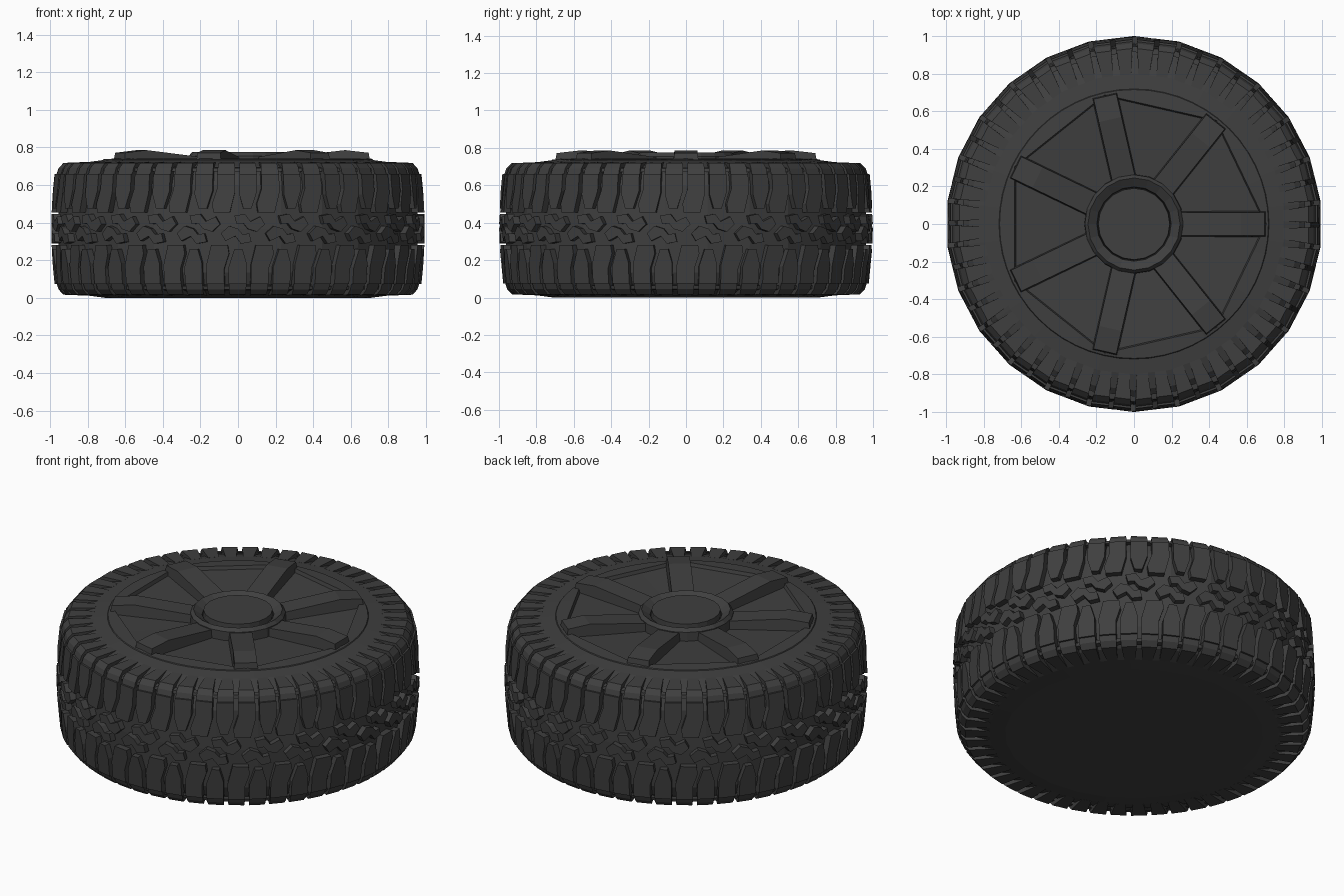
import bpy, bmesh, math
from mathutils import Vector

if "Cube" in bpy.data.objects:
    bpy.data.objects.remove(bpy.data.objects["Cube"])

N = 26                      # tread segments around the tyre
MID = 0.3675                # mid height of the tyre
STEP = 2 * math.pi / N

rubber = bpy.data.materials.new("dark_grey")
rubber.diffuse_color = (0.05, 0.05, 0.05, 1)
rubber.use_nodes = True
rubber.node_tree.nodes["Principled BSDF"].inputs["Base Color"].default_value = rubber.diffuse_color


def finish(name, bm):
    bmesh.ops.recalc_face_normals(bm, faces=bm.faces)
    me = bpy.data.meshes.new(name)
    bm.to_mesh(me)
    bm.free()
    me.materials.append(rubber)
    ob = bpy.data.objects.new(name, me)
    bpy.context.collection.objects.link(ob)
    return ob


def on_tyre(u, r, z):
    """Point on a 26-sided wheel: u counts segments from the back corner."""
    local = (u - math.floor(u) - 0.5) * STEP
    r *= math.cos(STEP / 2) / math.cos(local)
    a = math.pi / 2 + u * STEP
    return Vector((r * math.cos(a), r * math.sin(a), z))


def loft(bm, rings, cap_start=False, cap_end=False):
    rows = [[bm.verts.new(p) for p in ring] for ring in rings]
    n = len(rows[0])
    for a, b in zip(rows, rows[1:]):
        for i in range(n):
            j = (i + 1) % n
            bm.faces.new((a[i], a[j], b[j], b[i]))
    if cap_start:
        bm.faces.new(rows[0])
    if cap_end:
        bm.faces.new(rows[-1])


def circle(r, z, n):
    return [Vector((r * math.cos(2 * math.pi * i / n), r * math.sin(2 * math.pi * i / n), z))
            for i in range(n)]


# Tyre carcass: bottom disc, sidewalls and groove floor
half = [(0.965, MID), (0.955, 0.60), (0.93, 0.66), (0.885, 0.698), (0.80, 0.723), (0.71, 0.735)]
profile = [(r, 2 * MID - z) for r, z in reversed(half)] + half[1:]
bm = bmesh.new()
loft(bm, [[on_tyre(i / 2, r, z) for i in range(2 * N)] for r, z in profile]
     + [[on_tyre(i / 2, 0.70, 0.62) for i in range(2 * N)]], True, True)
finish("tyre_carcass", bm)

# Tread blocks: outlines in (segment, height) for the upper half
lug_a = [(.03, .66), (.43, .66), (.43, .57), (.30, .475), (.12, .475), (.03, .55)]
lug_b = [(.53, .66), (.93, .66), (.93, .56), (.82, .455), (.45, .455), (.42, .50), (.53, .58)]
zigzag = [(.92, .437), (1.15, .447), (1.28, .407), (1.50, .432), (1.60, .392),
          (1.42, .352), (1.22, .367), (1.12, .397), (.97, .392)]
bm = bmesh.new()
for k in range(N):
    for outline in (lug_a, lug_b, zigzag):
        for flip in (False, True):
            pts = [(1.22 - u, 2 * MID - z) if flip else (u, z) for u, z in outline]
            base = [on_tyre(k + u, 0.93, z) for u, z in pts]
            top = [on_tyre(k + u, 1.0 - 0.2 * (z - MID) ** 2, z) for u, z in pts]
            loft(bm, [base, top], True, True)
finish("tread_blocks", bm)

# Shoulder lugs wrapping from the tread onto both sidewalls
shoulder = [(.90, .62), (.955, .645), (.972, .66), (.962, .69), (.935, .718), (.80, .7235), (.80, .68)]
bm = bmesh.new()
for k in range(N):
    for u0, u1 in ((.03, .43), (.53, .93)):
        for flip in (False, True):
            sides = []
            for e, c in ((u0, u1), (u1, u0)):
                side = []
                for r, z in shoulder:
                    u = e + (c - e) * 0.12 * (0.97 - r) / 0.17
                    side.append(on_tyre(k + (1.22 - u if flip else u), r, 2 * MID - z if flip else z))
                sides.append(side)
            loft(bm, sides, True, True)
finish("shoulder_lugs", bm)

# Narrow rib tying the shoulder lugs together
bm = bmesh.new()
for flip in (False, True):
    rib = [(.92, .672), (.95, .672), (.945, .69), (.915, .695)]
    loft(bm, [[on_tyre(i / 2, r, 2 * MID - z if flip else z) for i in range(2 * N)] for r, z in rib])
finish("shoulder_ribs", bm)


# Wheel face: round outside, seven-sided recess inside
def heptagon(apothem, z, n=56):
    ring = []
    for p in circle(1, z, n):
        a = math.atan2(p.y, p.x) % (2 * math.pi / 7) - math.pi / 7
        r = apothem / math.cos(a)
        ring.append(Vector((p.x * r, p.y * r, z)))
    return ring


bm = bmesh.new()
loft(bm, [circle(0.725, 0.725, 56), circle(0.715, 0.738, 56), heptagon(0.635, 0.742),
          heptagon(0.628, 0.722), circle(0.22, 0.70, 56)], False, True)
finish("wheel_face", bm)

# Seven spokes, highest near the outer end
spoke = [(.21, .68), (.21, .745), (.57, .786), (.695, .772), (.705, .71)]
bm = bmesh.new()
for k in range(7):
    a = 2 * math.pi * k / 7
    out, across = Vector((math.cos(a), math.sin(a), 0)), Vector((-math.sin(a), math.cos(a), 0))
    sides = []
    for s in (-1, 1):
        sides.append([out * r + across * s * (0.062 if z > 0.73 else 0.07) + Vector((0, 0, z))
                      for r, z in spoke])
    loft(bm, sides, True, True)
finish("spokes", bm)

# Hub ring with an inward slope, and the round cap inside it
bm = bmesh.new()
loft(bm, [circle(r, z, 20) for r, z in
          ((.265, .69), (.262, .755), (.245, .775), (.198, .745), (.19, .70))])
finish("hub_ring", bm)
bm = bmesh.new()
loft(bm, [circle(0.195, 0.70, 20), circle(0.19, 0.772, 20)], True, True)
finish("hub_cap", bm)
